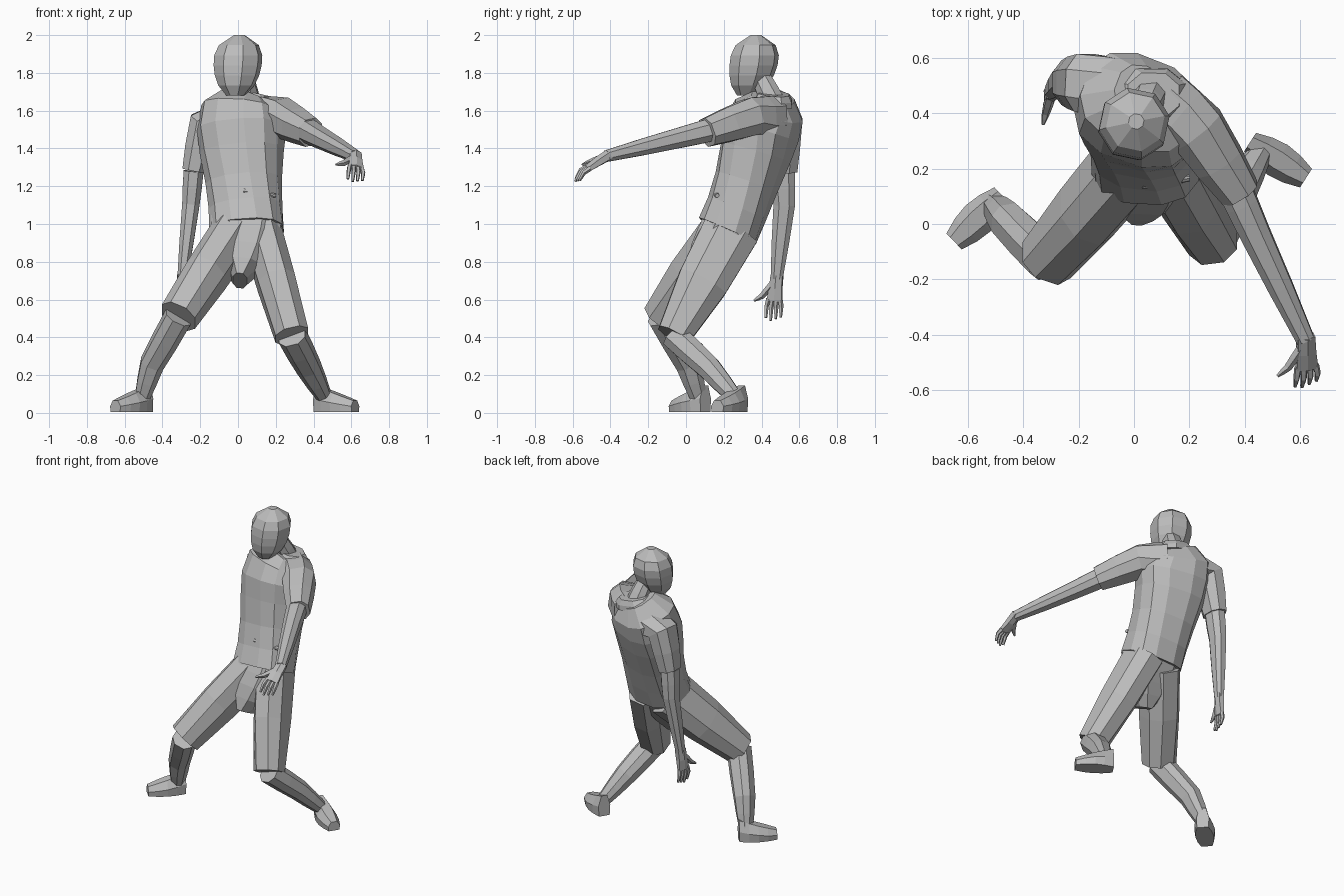
import bpy
import bmesh
from math import sin, cos, pi, radians, copysign, sqrt
from mathutils import Vector

default_cube = bpy.data.objects.get("Cube")
if default_cube:
    bpy.data.objects.remove(default_cube, do_unlink=True)

# One plain clay colour for the whole figure
clay = bpy.data.materials.new("clay_grey")
clay.use_nodes = True
clay.diffuse_color = (.5, .5, .5, 1)
clay.node_tree.nodes["Principled BSDF"].inputs["Base Color"].default_value = clay.diffuse_color

RIGHTWARD = Vector((1, 0, 0))
BACKWARD = Vector((0, 1, 0))
UPWARD = Vector((0, 0, 1))


def skin_rings(bm, rings):
    """Bridge successive point rings with quads and close both ends."""
    loops = [[bm.verts.new(point) for point in ring] for ring in rings]
    for lower, upper in zip(loops, loops[1:]):
        for i in range(len(lower)):
            bm.faces.new((lower[i - 1], lower[i], upper[i], upper[i - 1]))
    bm.faces.new(loops[0])
    bm.faces.new(loops[-1])


def finish(name, bm):
    """Turn the mesh under construction into a named, flat-shaded object."""
    bmesh.ops.recalc_face_normals(bm, faces=bm.faces)
    mesh = bpy.data.meshes.new(name)
    bm.to_mesh(mesh)
    bm.free()
    mesh.materials.append(clay)
    part = bpy.data.objects.new(name, mesh)
    bpy.context.collection.objects.link(part)


def section(centre, tangent, side, width, depth, sides=8, power=.85):
    """Rounded cross-section lying square to the tangent."""
    across = (side - tangent * side.dot(tangent)).normalized()
    outward = tangent.cross(across)
    points = []
    for k in range(sides):
        angle = 2 * pi * (k + .5) / sides
        c, s = cos(angle), sin(angle)
        points.append(centre + across * width * copysign(abs(c) ** power, c)
                      + outward * depth * copysign(abs(s) ** power, s))
    return points


def tangents(centres):
    """Average direction of the path at every point."""
    last = len(centres) - 1
    return [(centres[min(i + 1, last)] - centres[max(i - 1, 0)]).normalized()
            for i in range(last + 1)]


def add_limb(bm, joints, start, end, side=RIGHTWARD, sides=8):
    """Tapered tube through the joints; start and end are half width and half depth."""
    joints = [Vector(joint) for joint in joints]
    centres = [joints[0]]
    for a, b in zip(joints, joints[1:]):
        centres += [a.lerp(b, .5), b]
    rings = []
    for i, (centre, tangent) in enumerate(zip(centres, tangents(centres))):
        # Most of the taper falls towards the far end
        size = Vector(start).lerp(Vector(end), (i / (len(centres) - 1)) ** 2)
        rings.append(section(centre, tangent, side, size.x, size.y, sides))
    skin_rings(bm, rings)


def limb(name, joints, start, end, side=RIGHTWARD):
    bm = bmesh.new()
    add_limb(bm, joints, start, end, side)
    finish(name, bm)


def turned(degrees):
    """Sideways direction after a turn about the vertical."""
    angle = radians(degrees)
    return Vector((cos(angle), sin(angle), 0))


def hand(name, wrist, direction, thumb_side, curl):
    """Flat palm, four curling fingers and a thumb."""
    wrist = Vector(wrist)
    along = Vector(direction).normalized()
    across = Vector(thumb_side)
    across = (across - along * across.dot(along)).normalized()
    bend = Vector(curl).normalized()
    bm = bmesh.new()
    add_limb(bm, (wrist - along * .02, wrist + along * .12), (.036, .03), (.046, .018), across, sides=6)
    for slot in range(4):
        offset = across * (slot - 1.5) * .022
        root = wrist + along * .11 + offset
        length = .1 - .01 * abs(slot - 2)
        knuckle = root + along * length * .5 + offset * .2
        fingertip = knuckle + (along + bend) * length * .35
        add_limb(bm, (root, knuckle, fingertip), (.013, .014), (.007, .007), across, sides=5)
    base = wrist + along * .03 + across * .02
    middle = wrist + along * .1 + across * .07
    thumb_tip = wrist + along * .13 + across * .11
    add_limb(bm, (base, middle, thumb_tip), (.02, .018), (.006, .006), bend, sides=5)
    finish(name, bm)


def foot(name, heel, direction):
    """Flat-soled shoe, swept from heel to toe."""
    along = Vector((*direction, 0)).normalized()
    across = along.cross(UPWARD)
    outline = ((-.9, 0), (.9, 0), (1, .5), (.5, 1), (-.5, 1), (-1, .5))
    rings = []
    for step in range(5):
        t = step / 4
        base = Vector((*heel, .005)) + along * .24 * (t - .08)
        width = .04 + .025 * sin(pi * t)
        height = .14 - .08 * t
        rings.append([base + across * width * a + UPWARD * height * b for a, b in outline])
    bm = bmesh.new()
    skin_rings(bm, rings)
    finish(name, bm)


def head(name):
    """Round skull over a jaw that narrows and moves forward at the chin."""
    rings = []
    for step in range(7):
        t = step / 6
        reach = .41 if t > .6 else .65
        radius = .13 * sqrt(1 - ((t - .6) / reach) ** 2)
        centre = Vector((.02 * t - .012, .37 - .05 * (1 - t) ** 2, 1.68 + .32 * t))
        rings.append(section(centre, UPWARD, turned(-12), radius, radius, power=.95))
    bm = bmesh.new()
    skin_rings(bm, rings)
    finish(name, bm)


def shirt(name):
    """Torso that leans back and twists from hem to shoulders."""
    spine = [Vector(point) for point in (
        (.045, .22, .965), (.04, .27, 1.08), (.03, .32, 1.22), (.02, .37, 1.38),
        (.02, .4, 1.5), (.02, .44, 1.6), (.05, .46, 1.67))]
    half_widths = (.2, .195, .2, .22, .235, .215, .13)
    rings = []
    for i, (centre, tangent) in enumerate(zip(spine, tangents(spine))):
        width = half_widths[i]
        side = turned(-5 - 4 * min(i, 4))
        rings.append(section(centre, tangent, side, width, width * .83, sides=12, power=.8))
    bm = bmesh.new()
    skin_rings(bm, rings)
    finish(name, bm)


# Head, neck and shirt
head("head")
limb("neck", [(.06, .47, 1.63), (.03, .4, 1.77)], (.065, .065), (.055, .055))
limb("collar", [(.06, .46, 1.63), (.07, .465, 1.69)], (.14, .11), (.1, .085))
shirt("shirt")
limb("shirt_fold", [(.03, .145, 1.18), (.2, .165, 1.15)], (.012, .02), (.01, .012))

# Left arm, reaching forward
left_elbow, left_wrist = (.44, -.04, 1.455), (.62, -.42, 1.36)
left_cuff = (.385, .11, 1.485)
limb("left_sleeve", [(.1, .45, 1.57), (.23, .34, 1.565), left_cuff], (.12, .115), (.075, .08))
limb("left_arm", [(.34, .18, 1.51), left_elbow, left_wrist], (.065, .065), (.035, .033))
hand("left_hand", left_wrist, (.03, -.8, -.5), (-.8, -.1, .2), (-.2, 0, -1))

# Right arm, hanging; the sleeve begins inside the chest
right_elbow, right_wrist = (-.25, .52, 1.1), (-.295, .48, .71)
right_cuff = (-.235, .51, 1.28)
limb("right_sleeve", [(-.04, .48, 1.56), (-.18, .51, 1.53), right_cuff], (.12, .095), (.085, .065), BACKWARD)
limb("right_arm", [right_cuff, right_elbow, right_wrist], (.056, .07), (.028, .034))
hand("right_hand", right_wrist, (-.1, -.1, -1), (-.2, -1, 0), (.5, 0, -.8))

# Shorts
left_knee, right_knee = (.285, -.065, .41), (-.315, -.13, .51)
limb("hips", [(.045, .23, 1), (.03, .15, .85), (.01, .08, .7)], (.2, .15), (.04, .1))
limb("left_shorts_leg", [(.12, .24, .97), left_knee], (.11, .16), (.095, .095))
limb("right_shorts_leg", [(-.02, .22, .95), right_knee], (.12, .16), (.105, .105))

# Lower legs and feet
limb("left_lower_leg", [left_knee, (.375, .12, .24), (.46, .26, .08)], (.078, .075), (.04, .042))
limb("right_lower_leg", [right_knee, (-.455, .01, .26), (-.51, .07, .07)], (.075, .08), (.04, .045))
foot("left_foot", (.435, .285), (.84, -.54))
foot("right_foot", (-.49, .09), (-.72, -.69))
